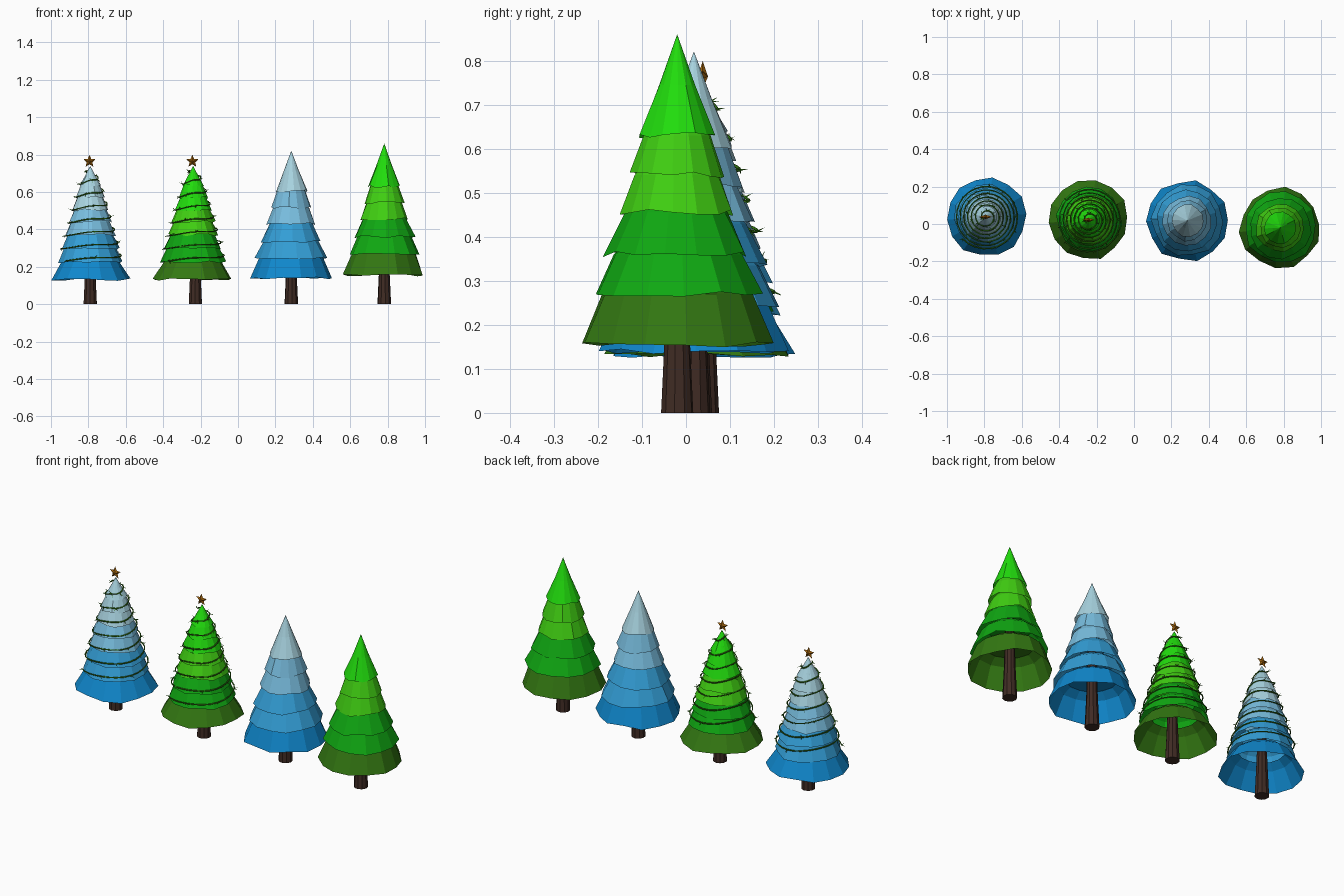
import bpy, bmesh, math, random
from mathutils import Vector, Matrix

random.seed(4)
if "Cube" in bpy.data.objects:
    bpy.data.objects.remove(bpy.data.objects["Cube"], do_unlink=True)


def material(name, *srgb):
    color = [((c + 0.055) / 1.055) ** 2.4 if c > 0.04 else c / 12.92 for c in srgb] + [1]
    m = bpy.data.materials.new(name)
    m.use_nodes = True
    m.diffuse_color = color
    m.node_tree.nodes["Principled BSDF"].inputs["Base Color"].default_value = color
    return m


olive = material("olive green", 0.2, 0.47, 0.07)
GREENS = [olive, material("mid green", 0.06, 0.66, 0.07),
          material("leaf green", 0.25, 0.81, 0.07), material("bright green", 0.13, 0.87, 0.05)]
BLUES = [material("deep blue", 0.06, 0.53, 0.8), material("mid blue", 0.2, 0.62, 0.84),
         material("sky blue", 0.47, 0.74, 0.87), material("pale blue", 0.66, 0.83, 0.88)]
bark = material("bark brown", 0.25, 0.17, 0.14)
gold = material("gold", 0.66, 0.41, 0.06)


def finish(bm, name, mat, location):
    bmesh.ops.recalc_face_normals(bm, faces=bm.faces)
    mesh = bpy.data.meshes.new(name)
    bm.to_mesh(mesh)
    bm.free()
    mesh.materials.append(mat)
    ob = bpy.data.objects.new(name, mesh)
    ob.location = location
    bpy.context.collection.objects.link(ob)
    return ob


def loft(name, mat, location, rings, sides, jitter=0.0, cap_top=False, cap_bottom=False):
    """Join rings of (radius, z); jitter makes the first ring ragged."""
    bm = bmesh.new()
    turn = random.random()
    ragged = [(1 + random.uniform(-jitter, jitter), random.uniform(-jitter, jitter) * 0.15)
              for _ in range(sides)]
    rows = []
    for k, (r, z) in enumerate(rings):
        if r == 0:
            rows.append([bm.verts.new((0, 0, z))] * sides)
            continue
        row = []
        for i in range(sides):
            a = (i + turn) * math.tau / sides
            s, dz = ragged[i] if k == 0 else (1 + (ragged[i][0] - 1) * 0.4, 0)
            row.append(bm.verts.new((r * s * math.cos(a), r * s * math.sin(a), z + dz)))
        rows.append(row)
    for low, high in zip(rows, rows[1:]):
        for i in range(sides):
            j = (i + 1) % sides
            corners = [low[i], low[j], high[j], high[i]]
            bm.faces.new(list(dict.fromkeys(corners)))
    if cap_top:
        bm.faces.new(rows[-1])
    if cap_bottom:
        bm.faces.new(rows[0])
    return finish(bm, name, mat, location)


def foliage(label, palette, location, tiers, apex, bands, capped):
    """Stack ragged skirts; the last one closes to a point."""
    for k, (r, z) in enumerate(tiers):
        if k == len(tiers) - 1:
            rings = [(r, z), (r * 0.48, z + (apex - z) * 0.5), (0, apex)]
        else:
            r2, z2 = tiers[k + 1]
            rings = [(r, z), (r2 * 0.9, z2), (r2 * 0.68, z2 + 0.03)]
        loft(f"{label}_tier_{k + 1}", palette[bands[k]], location, rings, 14, 0.045,
             cap_top=capped and k < len(tiers) - 1)


def trunk(label, location, top):
    loft(f"{label}_trunk", bark, location, [(0.037, 0), (0.029, 0.17), (0.02, top)], 10,
         cap_top=True, cap_bottom=True)


def star(label, location):
    """Five points with a raised ridge on both faces."""
    bm = bmesh.new()
    rim = []
    for i in range(10):
        r = 0.035 if i % 2 == 0 else 0.016
        a = math.pi / 2 + i * math.pi / 5
        rim.append(bm.verts.new((r * math.cos(a), 0, r * math.sin(a))))
    for y in (-0.012, 0.012):
        centre = bm.verts.new((0, y, 0))
        for i in range(10):
            bm.faces.new((rim[i], rim[(i + 1) % 10], centre))
    finish(bm, f"{label}_star", gold, location)


def envelope(tiers, apex, z):
    pts = tiers + [(0.008, apex)]
    for (r1, z1), (r2, z2) in zip(pts, pts[1:]):
        if z <= z2:
            return r1 + (r2 - r1) * (z - z1) / (z2 - z1)
    return 0.008


def garland(label, location, tiers, apex, start, turns=7):
    """Rising spiral cord with small pointed sprigs."""
    steps = turns * 26
    path = []
    for i in range(steps + 1):
        t = i / steps
        z = start + (apex - 0.02 - start) * t
        a = t * turns * math.tau - 2.4
        r = envelope(tiers, apex, z) + 0.003
        path.append(Vector((r * math.cos(a), r * math.sin(a), z + 0.004 * math.sin(a * 3))))
    curve = bpy.data.curves.new(f"{label}_garland", "CURVE")
    curve.dimensions = "3D"
    curve.bevel_depth = 0.0035
    curve.bevel_resolution = 0
    line = curve.splines.new("POLY")
    line.points.add(len(path) - 1)
    for point, p in zip(line.points, path):
        point.co = (*p, 1)
    curve.materials.append(olive)
    cord = bpy.data.objects.new(f"{label}_garland", curve)
    cord.location = location
    bpy.context.collection.objects.link(cord)

    bm = bmesh.new()
    for p in path[::4]:
        out = Vector((p.x, p.y, 0)).normalized()
        for _ in range(2):
            aim = out + Vector([random.uniform(-1, 1) for _ in range(3)])
            place = Matrix.Translation(p) @ aim.to_track_quat("Z", "Y").to_matrix().to_4x4()
            bmesh.ops.create_cone(bm, segments=3, radius1=0.003, radius2=0, depth=0.022,
                                  matrix=place @ Matrix.Translation((0, 0, 0.009)))
    finish(bm, f"{label}_sprigs", olive, location)


# Plain trees: six skirts
PLAIN = [(0.215, 0.155), (0.19, 0.27), (0.163, 0.36), (0.13, 0.455), (0.108, 0.54), (0.085, 0.63)]
for label, palette, x, y, drop in (("green_tree", GREENS, 0.782, -0.02, 0),
                                   ("blue_tree", BLUES, 0.285, 0.018, 0.015)):
    shift = [(r, z - drop - (0.01 if i and drop else 0)) for i, (r, z) in enumerate(PLAIN)]
    foliage(label, palette, (x, y, 0), shift, 0.86 - drop * 2.6, [0, 1, 1, 2, 2, 3], True)
    trunk(label, (x, y, 0), 0.5)

# Decorated trees: eight skirts, garland and star
FESTIVE = [(0.21, 0.132), (0.172, 0.225), (0.155, 0.3), (0.135, 0.37), (0.116, 0.44),
           (0.097, 0.505), (0.078, 0.57), (0.058, 0.635)]
for label, palette, x, y in (("festive_green_tree", GREENS, -0.24, 0.022),
                             ("festive_blue_tree", BLUES, -0.79, 0.038)):
    foliage(label, palette, (x, y, 0), FESTIVE, 0.74, [0, 1, 1, 2, 2, 3, 3, 3], False)
    trunk(label, (x + (0.012 if palette is GREENS else 0), y, 0), 0.4)
    garland(label, (x, y, 0), FESTIVE, 0.74, 0.235)
    star(label, (x - 0.004, y, 0.764))
